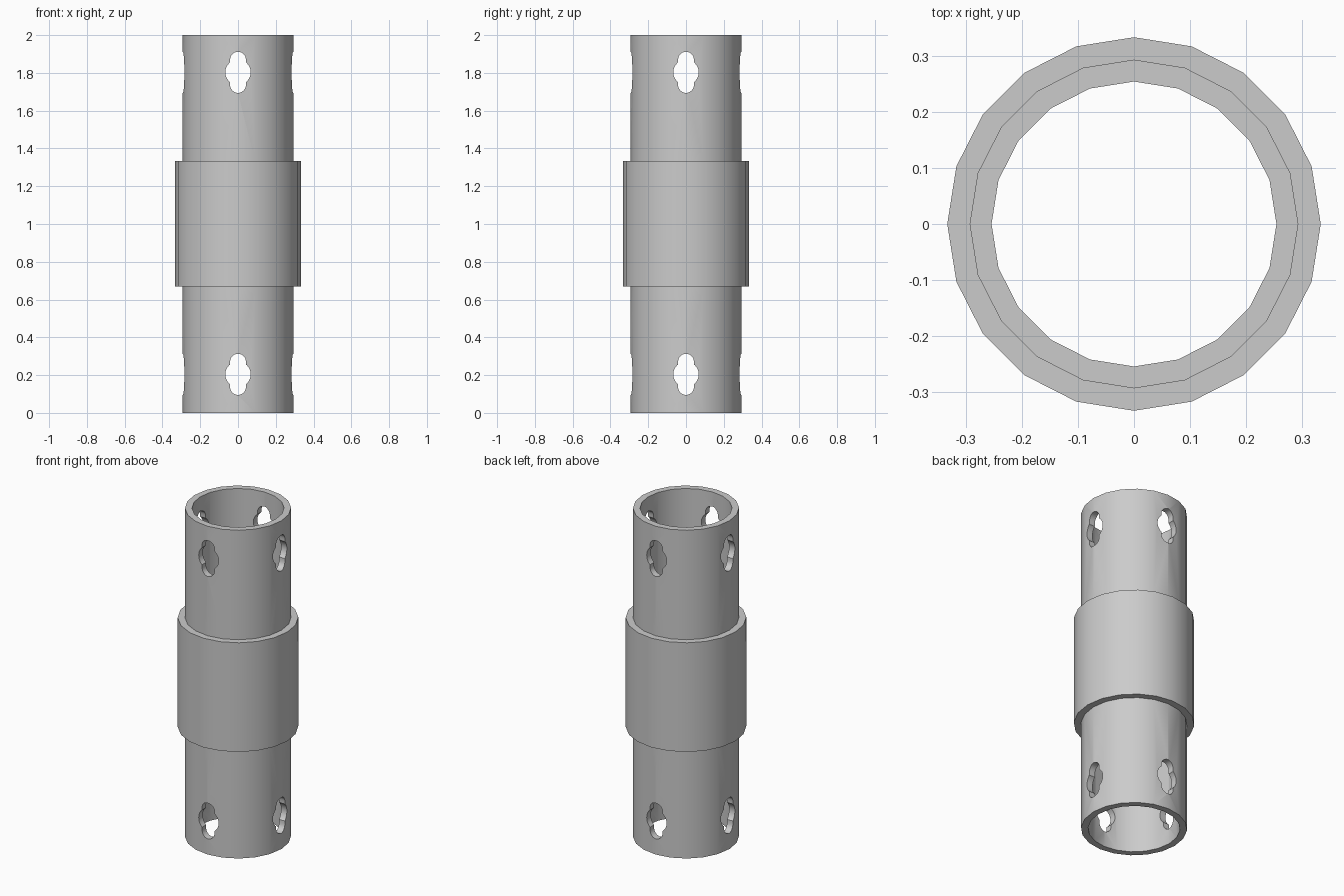
import bpy, bmesh
from math import sin, cos, sqrt, tau, pi
from mathutils import Matrix, Vector

SIDES = 20
BORE, TUBE, COLLAR = 0.254, 0.293, 0.333
COLLAR_LOW, COLLAR_HIGH, HEIGHT = 0.668, 1.333, 2.0
HOLE_HEIGHTS = (0.204, 1.803)
HOLE_RADIUS, LOBE_RADIUS, LOBE_OFFSET = 0.067, 0.042, 0.067

old = bpy.data.objects.get("Cube")
if old:
    bpy.data.objects.remove(old, do_unlink=True)

grey = bpy.data.materials.new("plain grey")
grey.use_nodes = True
colour = (0.6, 0.6, 0.6, 1)
grey.diffuse_color = colour
grey.node_tree.nodes["Principled BSDF"].inputs["Base Color"].default_value = colour


def make_object(name, bm):
    bmesh.ops.recalc_face_normals(bm, faces=bm.faces)
    mesh = bpy.data.meshes.new(name)
    bm.to_mesh(mesh)
    bm.free()
    mesh.materials.append(grey)
    obj = bpy.data.objects.new(name, mesh)
    bpy.context.collection.objects.link(obj)
    return obj


def bridge(bm, a, b):
    for i in range(len(a)):
        j = (i + 1) % len(a)
        bm.faces.new((a[i], a[j], b[j], b[i]))


# Tube and collar: one closed wall profile turned round the z axis
profile = [(BORE, 0), (TUBE, 0), (TUBE, COLLAR_LOW), (COLLAR, COLLAR_LOW),
           (COLLAR, COLLAR_HIGH), (TUBE, COLLAR_HIGH), (TUBE, HEIGHT), (BORE, HEIGHT)]
bm = bmesh.new()
rings = [[bm.verts.new((r * cos(tau * i / SIDES), r * sin(tau * i / SIDES), z))
          for i in range(SIDES)] for r, z in profile]
for k, ring in enumerate(rings):
    bridge(bm, ring, rings[(k + 1) % len(rings)])
tube = make_object("collared_tube", bm)


# Hole outline: a round hole with a smaller round lobe above and below
def hole_outline(steps=64):
    points = []
    for i in range(steps):
        t = tau * i / steps
        radius = HOLE_RADIUS
        inside = LOBE_RADIUS ** 2 - (LOBE_OFFSET * sin(t)) ** 2
        if inside > 0:
            radius = max(radius, LOBE_OFFSET * abs(cos(t)) + sqrt(inside))
        points.append((radius * sin(t), radius * cos(t)))
    return points


# Hole cutters: four round the tube at each end
bm = bmesh.new()
outline = hole_outline()
for z in HOLE_HEIGHTS:
    for quarter in range(4):
        turn = Matrix.Rotation(quarter * pi / 2, 3, 'Z')
        near, far = ([bm.verts.new(turn @ Vector((depth, u, z + v))) for u, v in outline]
                     for depth in (0.18, 0.4))
        bridge(bm, near, far)
        bm.faces.new(near)
        bm.faces.new(far)
cutter = make_object("hole_cutter", bm)
cutter.hide_render = True

# Cut the holes, then smooth the round walls
cut = tube.modifiers.new("holes", 'BOOLEAN')
cut.operation = 'DIFFERENCE'
cut.solver = 'EXACT'
cut.object = cutter
bpy.ops.object.select_all(action='DESELECT')
tube.select_set(True)
bpy.context.view_layer.objects.active = tube
bpy.ops.object.modifier_apply(modifier=cut.name)
bpy.data.objects.remove(cutter, do_unlink=True)
bpy.ops.object.shade_smooth_by_angle()
